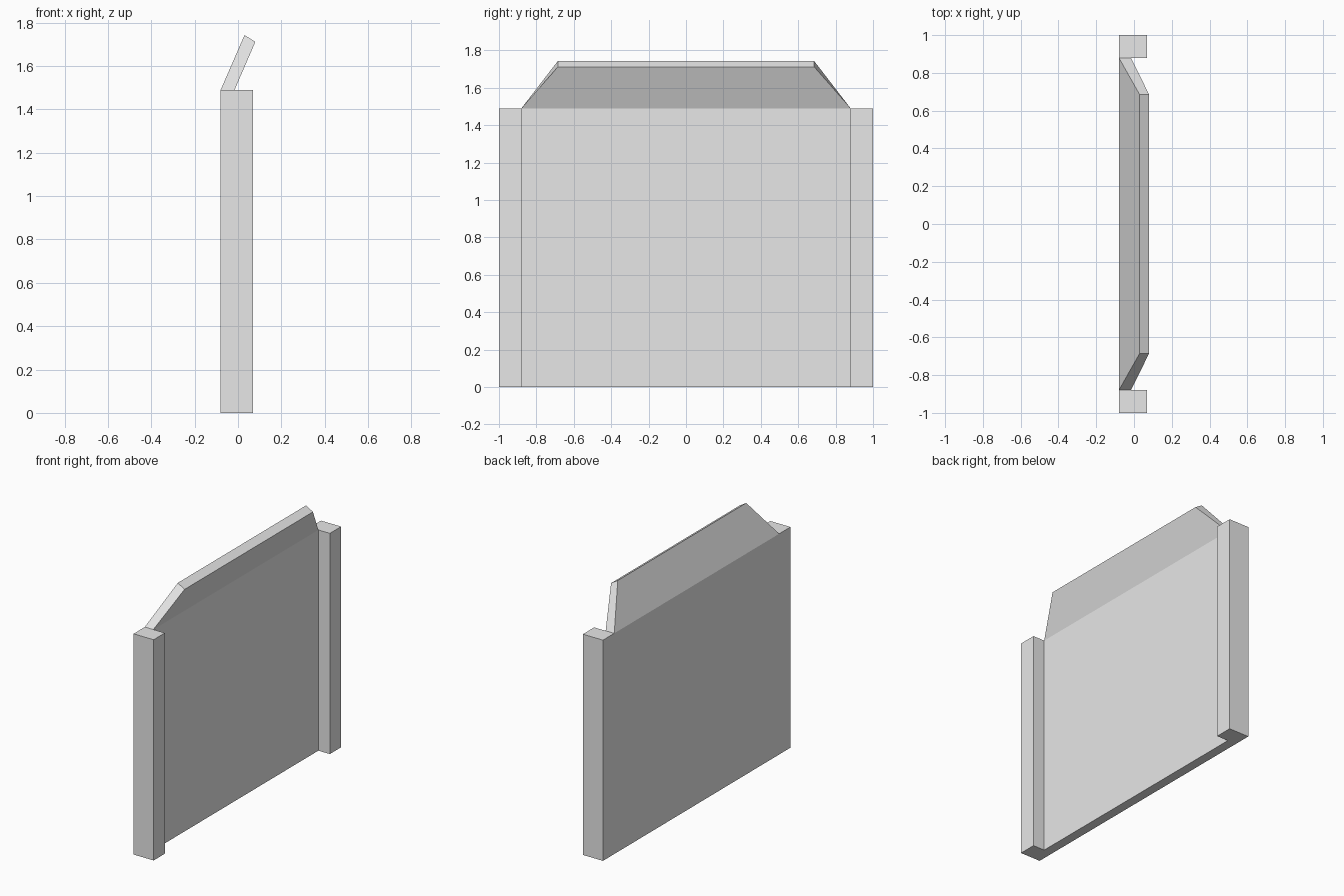
import bpy
import bmesh

cube = bpy.data.objects.get("Cube")
if cube:
    bpy.data.objects.remove(cube, do_unlink=True)

# One plain grey for everything
GREY = (0.8, 0.8, 0.8, 1.0)
grey = bpy.data.materials.new("light grey")
grey.use_nodes = True
grey.diffuse_color = GREY
grey.node_tree.nodes["Principled BSDF"].inputs["Base Color"].default_value = GREY

BACK, INNER, FRONT = -0.08, -0.016, 0.07   # x planes of wall back, wall face, post face
HALF, POST_IN = 1.0, 0.88                  # y limits of posts and wall
HEIGHT = 1.49


def loft(name, low, high):
    """Solid between two four-cornered rings."""
    bm = bmesh.new()
    a = [bm.verts.new(p) for p in low]
    b = [bm.verts.new(p) for p in high]
    bm.faces.new(a[::-1])
    bm.faces.new(b)
    for i in range(4):
        j = (i + 1) % 4
        bm.faces.new((a[i], a[j], b[j], b[i]))
    bmesh.ops.recalc_face_normals(bm, faces=bm.faces)
    mesh = bpy.data.meshes.new(name)
    bm.to_mesh(mesh)
    bm.free()
    mesh.materials.append(grey)
    obj = bpy.data.objects.new(name, mesh)
    bpy.context.collection.objects.link(obj)
    return obj


def ring(x0, z0, x1, z1, y0, y1):
    return [(x0, y0, z0), (x1, y0, z1), (x1, y1, z1), (x0, y1, z0)]


def box(name, x0, x1, y0, y1):
    return loft(name, ring(x0, 0, x1, 0, y0, y1),
                ring(x0, HEIGHT, x1, HEIGHT, y0, y1))


# Flat wall between two end posts
box("wall_panel", BACK, INNER, -POST_IN, POST_IN)
box("front_post", BACK, FRONT, -HALF, -POST_IN)
box("back_post", BACK, FRONT, POST_IN, HALF)

# Leaning top flap with tapered ends
loft("top_flap",
     ring(BACK, HEIGHT, INNER, HEIGHT, -POST_IN, POST_IN),
     ring(0.03, 1.743, 0.08, 1.712, -0.685, 0.685))
